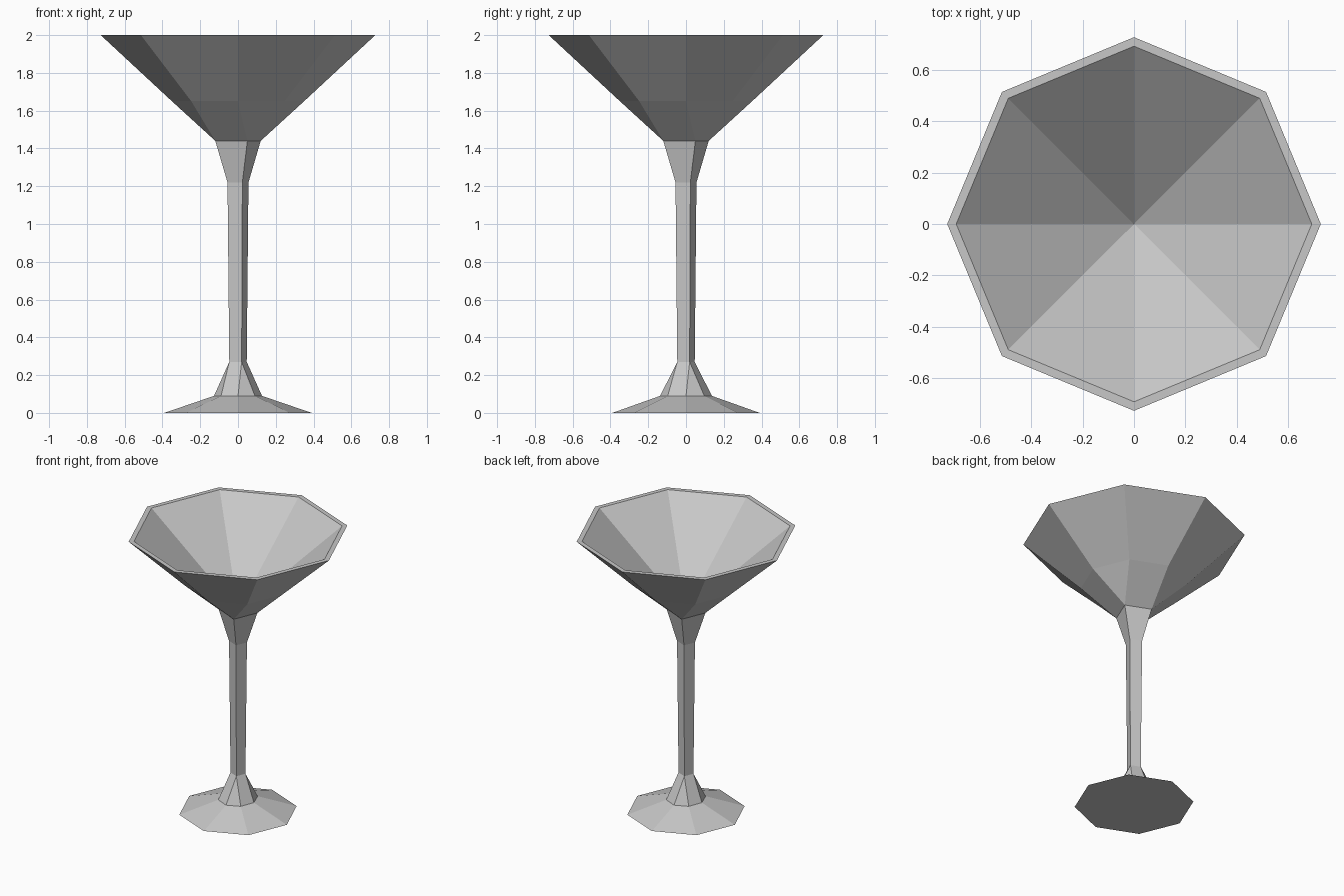
import bpy
import bmesh
from math import cos, sin, pi

if "Cube" in bpy.data.objects:
    bpy.data.objects.remove(bpy.data.objects["Cube"], do_unlink=True)

COLOUR = (0.57, 0.57, 0.57, 1.0)
grey = bpy.data.materials.new("pale grey glass")
grey.use_nodes = True
grey.diffuse_color = COLOUR
grey.node_tree.nodes["Principled BSDF"].inputs["Base Color"].default_value = COLOUR


def ring(bm, sides, z, rx, ry=None, turn=0.0):
    """Ring of vertices, counter-clockwise from above."""
    ry = ry or rx
    angles = [turn + 2 * pi * i / sides for i in range(sides)]
    return [bm.verts.new((rx * cos(a), ry * sin(a), z)) for a in angles]


def octagon(bm, z, rx, ry=None):
    return ring(bm, 8, z, rx, ry)


def square(bm, z, r):
    return ring(bm, 4, z, r, turn=pi / 8)


def bridge(bm, low, high):
    """Quads between two rings with equal sides."""
    n = len(low)
    for i in range(n):
        j = (i + 1) % n
        bm.faces.new((low[i], low[j], high[j], high[i]))


def square_to_octagon(bm, sq, octa, octa_below):
    """Alternate triangles and quads joining a square ring to an octagon."""
    for k in range(4):
        a, b, c = octa[2 * k], octa[2 * k + 1], octa[(2 * k + 2) % 8]
        s, t = sq[k], sq[(k + 1) % 4]
        for face in ((a, b, s), (b, c, t, s)):
            bm.faces.new(face if octa_below else face[::-1])


def finish(bm, name):
    mesh = bpy.data.meshes.new(name)
    bm.to_mesh(mesh)
    bm.free()
    mesh.materials.append(grey)
    bpy.context.collection.objects.link(bpy.data.objects.new(name, mesh))


# Foot: shallow octagonal cone rising into a collar around the stem
bm = bmesh.new()
edge = octagon(bm, 0, 0.39)
collar = octagon(bm, 0.09, 0.127, 0.137)
stem_foot = square(bm, 0.27, 0.05)
bm.faces.new(edge[::-1])
bridge(bm, edge, collar)
square_to_octagon(bm, stem_foot, collar, True)
finish(bm, "foot")

# Stem: slender four-sided shaft that flares under the bowl
bm = bmesh.new()
rings = [square(bm, z, r) for z, r in ((0.27, 0.05), (1.22, 0.06), (1.44, 0.13))]
for low, high in zip(rings, rings[1:]):
    bridge(bm, low, high)
finish(bm, "stem")

# Bowl: octagonal outside, flat rim, conical inside
bm = bmesh.new()
neck = square(bm, 1.44, 0.13)
belly = octagon(bm, 1.65, 0.35)
rim_outer = octagon(bm, 2.0, 0.727)
rim_inner = octagon(bm, 2.0, 0.692)
square_to_octagon(bm, neck, belly, False)
bridge(bm, belly, rim_outer)
bridge(bm, rim_outer, rim_inner)
bottom = bm.verts.new((0, 0, 1.44))
for i in range(8):
    bm.faces.new((rim_inner[i], rim_inner[(i + 1) % 8], bottom))
finish(bm, "bowl")
